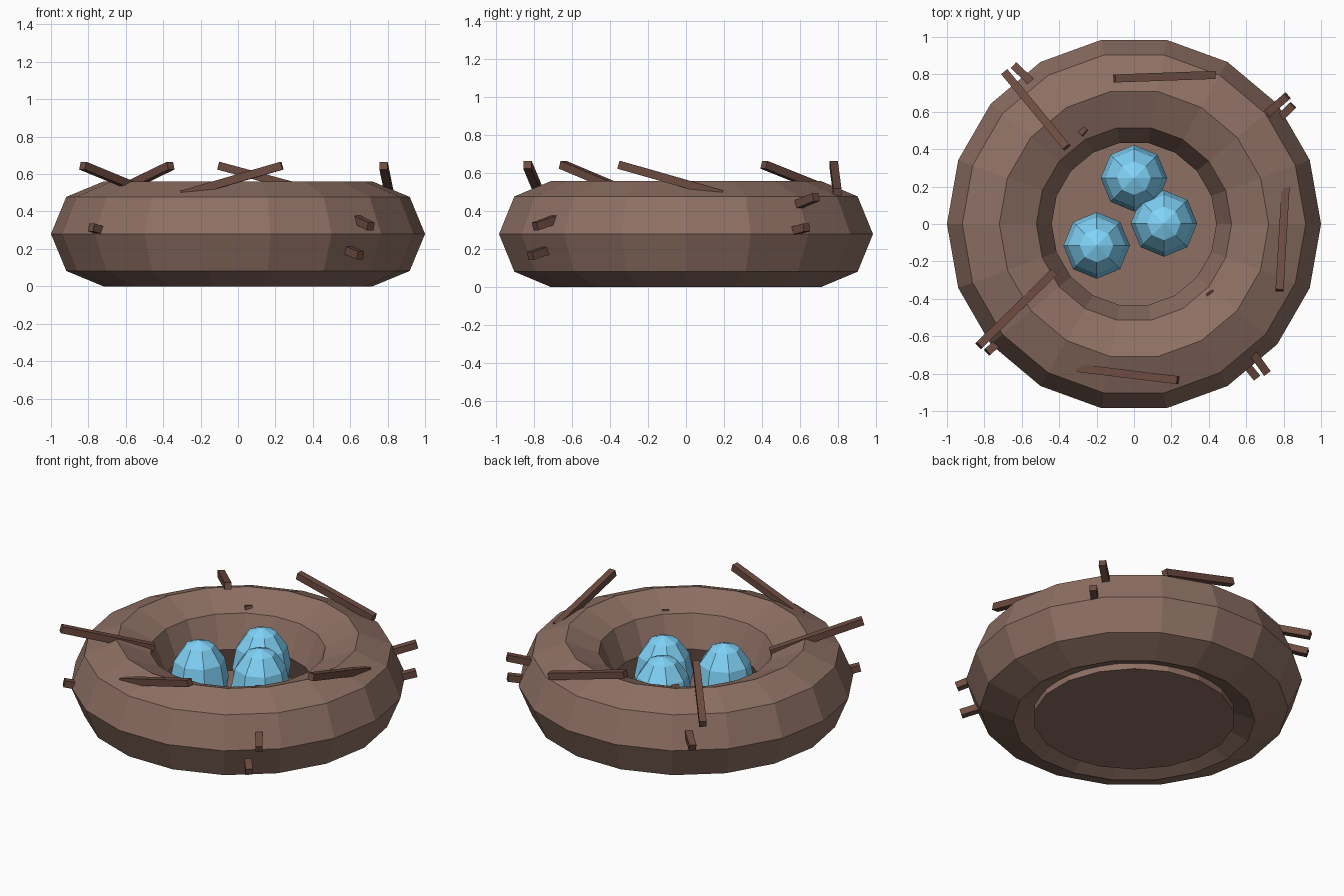
import bpy, math
from mathutils import Vector

if "Cube" in bpy.data.objects:
    bpy.data.objects.remove(bpy.data.objects["Cube"])


def material(name, rgb):
    m = bpy.data.materials.new(name)
    m.diffuse_color = (*rgb, 1)
    m.use_nodes = True
    m.node_tree.nodes["Principled BSDF"].inputs["Base Color"].default_value = m.diffuse_color
    return m


NEST = material("nest_brown", (0.27, 0.16, 0.125))
TWIG = material("twig_brown", (0.153, 0.072, 0.053))
BLUE = material("egg_blue", (0.22, 0.66, 0.95))


def finish(name, mat):
    ob = bpy.context.object
    ob.name = name
    ob.data.materials.append(mat)
    return ob


# Woven ring: 18 sides around, octagonal section
bpy.ops.mesh.primitive_torus_add(major_segments=18, minor_segments=8,
                                 major_radius=0.72, minor_radius=0.28,
                                 location=(0, 0, 0.28))
finish("nest_ring", NEST)

# Floor disc closing the hole
bpy.ops.mesh.primitive_cylinder_add(vertices=18, radius=0.6, depth=0.1,
                                    location=(0, 0, 0.06))
finish("nest_floor", NEST)

# Eggs
for i, (x, y) in enumerate([(0, 0.245), (0.16, 0.003), (-0.2, -0.115)]):
    bpy.ops.mesh.primitive_uv_sphere_add(segments=8, ring_count=6, radius=0.178,
                                         location=(x, y, 0.28))
    egg = finish(f"egg_{i + 1}", BLUE)
    egg.scale = (1, 1, 1.42)


def stick(name, a, b, t=0.043):
    """Square twig running from point a to point b."""
    a, b = Vector(a), Vector(b)
    d = b - a
    bpy.ops.mesh.primitive_cube_add(size=1, location=(a + b) / 2)
    ob = finish(name, TWIG)
    ob.scale = (d.length, t, t)
    yaw = math.atan2(d.y, d.x)
    pitch = -math.atan2(d.z, math.hypot(d.x, d.y))
    ob.rotation_euler = (0, pitch, yaw)


# Twigs lying on the rim: raised end first
rim = [((-0.105, 0.778, 0.645), (0.43, 0.797, 0.5)),
       ((-0.36, 0.41, 0.645), (-0.69, 0.81, 0.485)),
       ((-0.83, -0.65, 0.645), (-0.43, -0.26, 0.48)),
       ((0.778, -0.355, 0.645), (0.81, 0.19, 0.49)),
       ((0.235, -0.835, 0.645), (-0.3, -0.77, 0.49))]
for i, (a, b) in enumerate(rim):
    stick(f"rim_twig_{i + 1}", a, b)

# Twigs pushed through the wall: outer end first
wall = [((-0.64, 0.845, 0.33), (-0.26, 0.485, 0.49)),
        ((0.71, -0.795, 0.32), (0.4, -0.36, 0.475)),
        ((0.655, -0.82, 0.165), (0.38, -0.48, 0.28)),
        ((0.82, 0.685, 0.475), (0.46, 0.37, 0.345)),
        ((0.85, 0.635, 0.315), (0.5, 0.3, 0.22)),
        ((-0.785, -0.685, 0.315), (-0.42, -0.36, 0.2))]
for i, (a, b) in enumerate(wall):
    stick(f"wall_twig_{i + 1}", a, b)
